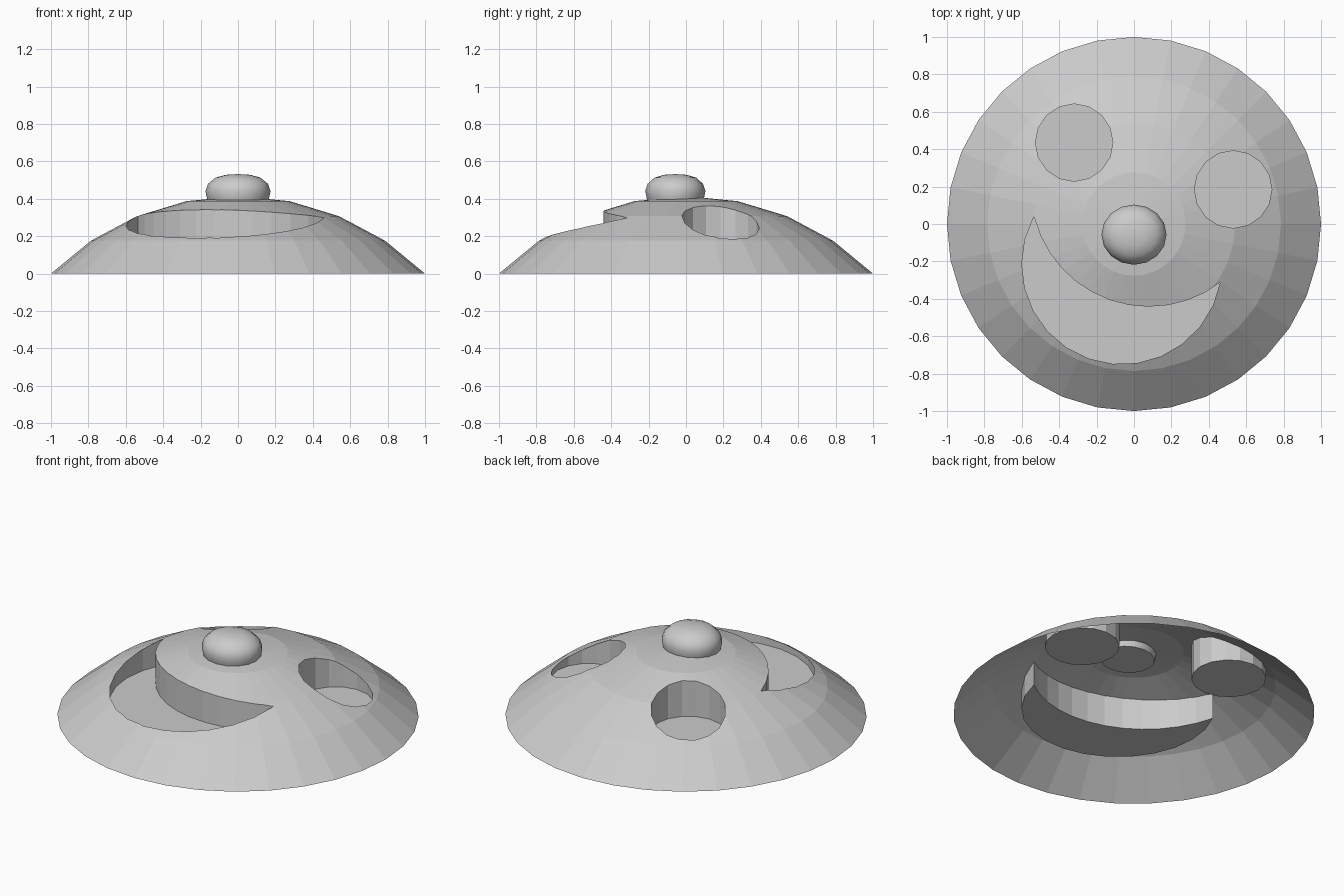
import bpy
import bmesh
from math import cos, sin, radians, pi, sqrt

if "Cube" in bpy.data.objects:
    bpy.data.objects.remove(bpy.data.objects["Cube"])

grey = bpy.data.materials.new("plain grey")
grey.use_nodes = True
GREY = (0.6, 0.6, 0.6, 1)
grey.diffuse_color = GREY
grey.node_tree.nodes["Principled BSDF"].inputs["Base Color"].default_value = GREY

FLOOR = 0.15  # height of the recess floors


def make_object(name, bm):
    bmesh.ops.recalc_face_normals(bm, faces=bm.faces)
    mesh = bpy.data.meshes.new(name)
    bm.to_mesh(mesh)
    bm.free()
    mesh.materials.append(grey)
    obj = bpy.data.objects.new(name, mesh)
    bpy.context.collection.objects.link(obj)
    return obj


def lathe(name, profile, sides):
    """Spin (radius, z) points that start and end on the axis."""
    bm = bmesh.new()
    verts = [bm.verts.new((r, 0, z)) for r, z in profile]
    edges = [bm.edges.new(pair) for pair in zip(verts, verts[1:])]
    bmesh.ops.spin(bm, geom=verts + edges, cent=(0, 0, 0), axis=(0, 0, 1),
                   angle=2 * pi, steps=sides)
    bmesh.ops.remove_doubles(bm, verts=bm.verts, dist=0.0005)
    return make_object(name, bm)


def prism(name, outline):
    """Upright prism over an outline, used to cut a recess."""
    bm = bmesh.new()
    face = bm.faces.new([bm.verts.new((x, y, FLOOR)) for x, y in outline])
    top = bmesh.ops.extrude_face_region(bm, geom=[face])["geom"]
    bmesh.ops.translate(bm, vec=(0, 0, 0.6),
                        verts=[v for v in top if isinstance(v, bmesh.types.BMVert)])
    obj = make_object(name, bm)
    obj.hide_render = True
    return obj


def arc(cx, cy, r, start, end, steps):
    angles = [radians(start + (end - start) * i / steps) for i in range(steps + 1)]
    return [(cx + r * cos(a), cy + r * sin(a)) for a in angles]


# Dome: the top of a sphere, closed below while it is cut
R = sqrt(2)
cap = [(R * sin(k * pi / 16), R * cos(k * pi / 16) - 1) for k in range(5)]
dome = lathe("dome", cap + [(0, 0)], 32)

# Recesses: two round eyes and a crescent mouth
outer = arc(-0.065, -0.215, 0.535, 151.5, 349.5, 14)
inner = arc(0.08, 0.19, 0.632, 307.5, 194, 12)
cutters = [
    prism("right_eye_cutter", arc(-0.32, 0.435, 0.207, 0, 360, 16)[:-1]),
    prism("left_eye_cutter", arc(0.53, 0.185, 0.207, 0, 360, 16)[:-1]),
    prism("mouth_cutter", outer + inner[1:-1]),
]
for cutter in cutters:
    cut = dome.modifiers.new("cut", 'BOOLEAN')
    cut.operation = 'DIFFERENCE'
    cut.solver = 'EXACT'
    cut.object = cutter
bpy.context.view_layer.update()
graph = bpy.context.evaluated_depsgraph_get()
carved = bpy.data.meshes.new_from_object(dome.evaluated_get(graph))
dome.modifiers.clear()
dome.data = carved
for cutter in cutters:
    bpy.data.objects.remove(cutter)

# Open the underside so the dome is a thin shell
bm = bmesh.new()
bm.from_mesh(carved)
base = [f for f in bm.faces if all(v.co.z < 0.001 for v in f.verts)]
bmesh.ops.delete(bm, geom=base, context='FACES')
bm.to_mesh(carved)
bm.free()

# Nose: a flat-bottomed button
nose = lathe("nose", [(0, 0.37), (0.155, 0.37), (0.165, 0.4), (0.174, 0.44),
                      (0.16, 0.48), (0.12, 0.513), (0.065, 0.528), (0, 0.532)], 16)
nose.location = (0, -0.057, 0)
nose.scale = (1, 0.925, 1)
bpy.ops.object.select_all(action='DESELECT')
nose.select_set(True)
bpy.context.view_layer.objects.active = nose
bpy.ops.object.shade_smooth_by_angle(angle=radians(40))
